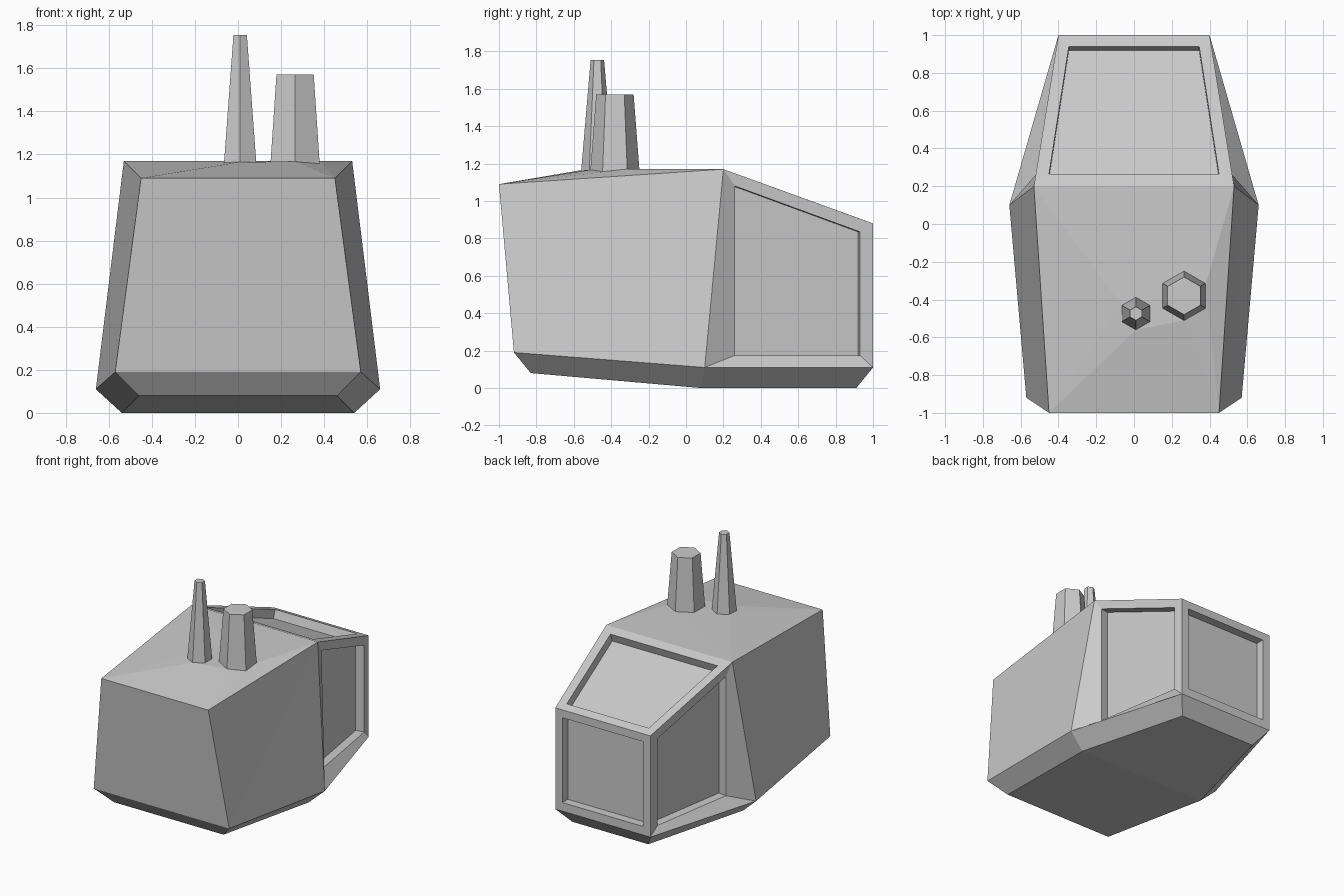
import bpy, bmesh
from mathutils import Vector

if "Cube" in bpy.data.objects:
    bpy.data.objects.remove(bpy.data.objects["Cube"])

bm = bmesh.new()


def face(*pts):
    return bm.faces.new([bm.verts.new(p) for p in pts])


def mir(p):
    return (-p[0], p[1], p[2])


def window(outer, inner, depth=0.065):
    """Frame between two quads, with a pane sunk into the body."""
    n = (Vector(inner[1]) - Vector(inner[0])).cross(Vector(inner[3]) - Vector(inner[0])).normalized()
    if n.dot(Vector((0, 0.3, 0.55)) - Vector(inner[0])) < 0:
        n = -n
    sunk = [Vector(p) + n * depth for p in inner]
    for a, b in ((outer, inner), (inner, sunk)):
        for i in range(4):
            j = (i + 1) % 4
            face(a[i], a[j], b[j], b[i])
    face(*sunk)


# Right-hand corners: top, lower edge and base at front, middle and back
ft, fl, fb = (.45, -1, 1.09), (.57, -.92, .19), (.46, -.83, .08)
mt, ml, mb = (.53, .2, 1.17), (.66, .1, .11), (.54, .08, 0)
bt, bl, bb = (.40, 1, .88), (.40, 1, .11), (.32, .91, 0)

# Side walls, bevelled skirt and side windows
side_pane = [(.519, .262, 1.08), (.411, .93, .835), (.411, .93, .175), (.519, .262, .175)]
for s in (lambda p: p, mir):
    face(s(ft), s(fl), s(mt))
    face(s(fl), s(ml), s(mt))
    face(s(fl), s(fb), s(mb), s(ml))
    face(s(ml), s(mb), s(bb), s(bl))
    window([s(p) for p in (mt, bt, bl, ml)], [s(p) for p in side_pane])

# Front wall, skirt ends and underside
for a, b in ((ft, fl), (fl, fb), (fb, mb), (mb, bb), (bb, bl)):
    face(a, b, mir(b), mir(a))

# Sloping top window and back window
window([mt, bt, mir(bt), mir(mt)],
       [(.45, .265, 1.146), (.345, .94, .902), (-.345, .94, .902), (-.45, .265, 1.146)])
window([bt, bl, mir(bl), mir(bt)],
       [(.34, 1, .82), (.34, 1, .175), (-.34, 1, .175), (-.34, 1, .82)])

# Roof, bending down to the front around the pipes
a, b, c, d = (-.065, -.43, 1.17), (.01, -.56, 1.165), (.265, -.51, 1.167), (.38, -.32, 1.17)
face(mir(ft), ft, c, b)
face(mir(ft), b, a)
face(mir(ft), a, mir(mt))
face(mir(mt), a, b)
face(mir(mt), b, c)
face(mir(mt), c, d)
face(mir(mt), d, mt)
face(ft, mt, d)
face(ft, d, c)

bmesh.ops.remove_doubles(bm, verts=bm.verts, dist=1e-4)
bmesh.ops.recalc_face_normals(bm, faces=bm.faces)
mesh = bpy.data.meshes.new("cabin_body")
bm.to_mesh(mesh)
bm.free()
bpy.context.collection.objects.link(bpy.data.objects.new("cabin_body", mesh))

# Tapered six-sided pipes on the roof
for name, x, y, r1, r2, top in (("thin_pipe", .01, -.474, .087, .036, 1.755),
                                ("wide_pipe", .265, -.38, .132, .1, 1.57)):
    z0 = 1.155
    bpy.ops.mesh.primitive_cone_add(vertices=6, radius1=r1, radius2=r2, depth=top - z0,
                                    location=(x, y, (top + z0) / 2))
    bpy.context.object.name = name
